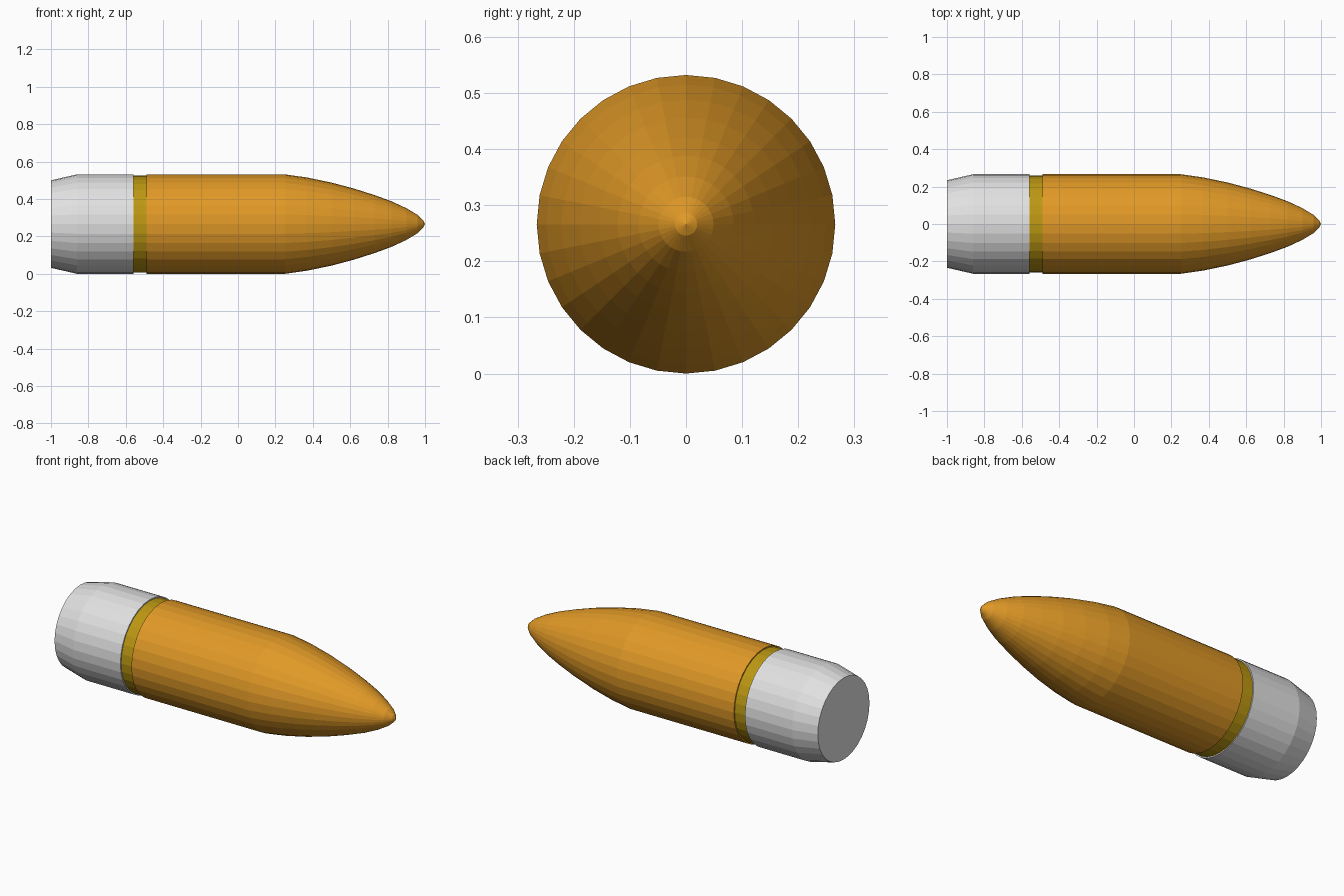
import bpy
import bmesh
from math import cos, sin, pi

SIDES = 32
RADIUS = 0.266

cube = bpy.data.objects.get("Cube")
if cube:
    bpy.data.objects.remove(cube, do_unlink=True)


def material(name, color):
    mat = bpy.data.materials.new(name)
    mat.use_nodes = True
    mat.diffuse_color = (*color, 1)
    bsdf = mat.node_tree.nodes["Principled BSDF"]
    bsdf.inputs["Base Color"].default_value = (*color, 1)
    bsdf.inputs["Roughness"].default_value = 0.6
    return mat


def turned_part(name, profile, mat):
    """Revolve (x, radius) points around the long axis, closing both ends."""
    bm = bmesh.new()
    rings = []
    for x, r in profile:
        count = SIDES if r else 1
        rings.append([bm.verts.new((x, r * sin(2 * pi * i / SIDES),
                                    RADIUS + r * cos(2 * pi * i / SIDES)))
                      for i in range(count)])
    for a, b in zip(rings, rings[1:]):
        for i in range(SIDES):
            j = (i + 1) % SIDES
            if len(b) == 1:
                bm.faces.new((a[i], a[j], b[0]))
            else:
                bm.faces.new((a[i], a[j], b[j], b[i]))
    for ring in (rings[0], rings[-1]):
        if len(ring) > 1:
            bm.faces.new(ring)
    bmesh.ops.recalc_face_normals(bm, faces=bm.faces)
    mesh = bpy.data.meshes.new(name)
    bm.to_mesh(mesh)
    bm.free()
    mesh.materials.append(mat)
    obj = bpy.data.objects.new(name, mesh)
    bpy.context.collection.objects.link(obj)
    return obj


orange = material("warm orange", (0.75, 0.32, 0.02))
brass = material("dark brass", (0.50, 0.31, 0.006))
silver = material("light silver", (0.75, 0.75, 0.75))

# Tapered tail section
turned_part("tail", [(-1, 0.234), (-0.86, RADIUS), (-0.56, RADIUS)], silver)

# Recessed ring between tail and body
turned_part("groove_band", [(-0.56, 0.259), (-0.49, 0.259)], brass)

# Straight body running into the curved, slightly blunt nose
nose = [(0.25, RADIUS), (0.37, 0.249), (0.50, 0.222), (0.62, 0.190),
        (0.73, 0.155), (0.82, 0.122), (0.90, 0.085), (0.96, 0.049),
        (0.99, 0.020), (1, 0)]
turned_part("body_and_nose", [(-0.49, RADIUS)] + nose, orange)
